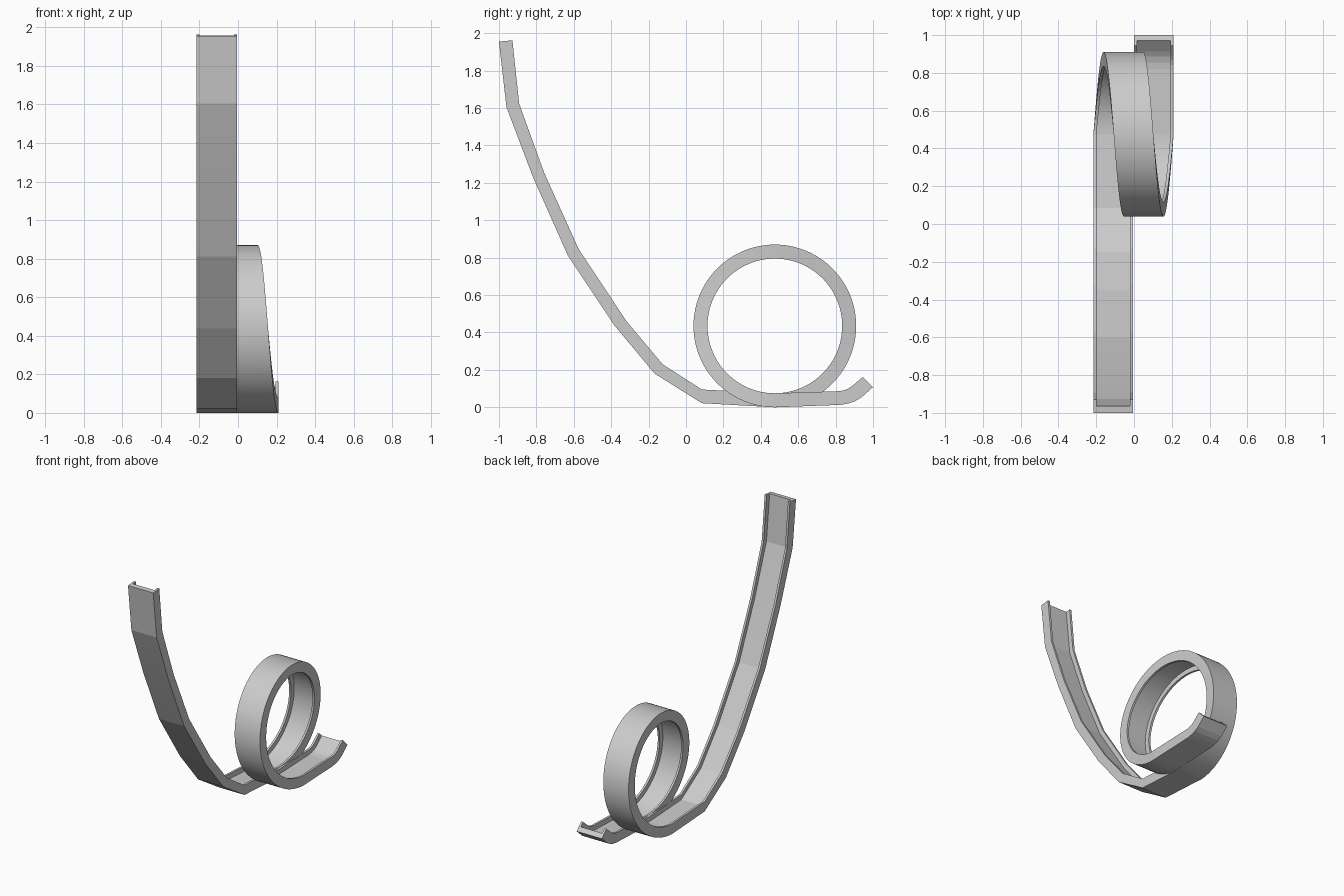
import bpy, bmesh, math

if "Cube" in bpy.data.objects:
    bpy.data.objects.remove(bpy.data.objects["Cube"])

grey = bpy.data.materials.new("light grey plastic")
grey.diffuse_color = (0.6, 0.6, 0.6, 1)
grey.use_nodes = True
grey.node_tree.nodes["Principled BSDF"].inputs["Base Color"].default_value = grey.diffuse_color

HALF, RAIL, FLOOR = 0.105, 0.016, 0.5   # half width, rail width, floor share of the height

# U-shaped channel section: (x offset, 0 = underside .. 1 = rail top)
SECTION = [(-HALF, 0), (HALF, 0), (HALF, 1), (HALF - RAIL, 1),
           (HALF - RAIL, FLOOR), (-HALF + RAIL, FLOOR), (-HALF + RAIL, 1), (-HALF, 1)]


def track(name, stations, cap_start=False, cap_end=False):
    """Sweep the channel through stations of (x, underside (y, z), rail top (y, z))."""
    bm = bmesh.new()
    rings = []
    for x, lo, hi in stations:
        rings.append([bm.verts.new((x + dx, lo[0] + (hi[0] - lo[0]) * t,
                                    lo[1] + (hi[1] - lo[1]) * t)) for dx, t in SECTION])
    n = len(SECTION)
    for a, b in zip(rings, rings[1:]):
        for i in range(n):
            j = (i + 1) % n
            bm.faces.new((a[i], a[j], b[j], b[i]))
    for ring, wanted in ((rings[0], cap_start), (rings[-1], cap_end)):
        if wanted:
            for quad in ((0, 1, 4, 5), (1, 2, 3, 4), (0, 5, 6, 7)):
                bm.faces.new([ring[k] for k in quad])
    bmesh.ops.recalc_face_normals(bm, faces=bm.faces)
    # consistent winding: underside of the first segment must face away from the rails
    bm.faces.ensure_lookup_table()
    lo, hi = stations[0][1], stations[0][2]
    f = bm.faces[0]
    if f.normal.y * (hi[0] - lo[0]) + f.normal.z * (hi[1] - lo[1]) > 0:
        bmesh.ops.reverse_faces(bm, faces=bm.faces)
    mesh = bpy.data.meshes.new(name)
    bm.to_mesh(mesh)
    bm.free()
    mesh.materials.append(grey)
    ob = bpy.data.objects.new(name, mesh)
    bpy.context.collection.objects.link(ob)
    bpy.ops.object.select_all(action='DESELECT')
    ob.select_set(True)
    bpy.context.view_layer.objects.active = ob
    bpy.ops.object.shade_smooth_by_angle(angle=math.radians(6))
    return ob


X0, X1 = -0.11, 0.105        # lane centres before and after the loop
CY, CZ, R_OUT, R_IN = 0.475, 0.435, 0.435, 0.36

# Launch ramp, faceted
ramp_lo = [(-1, 1.955), (-0.96, 1.605), (-0.817, 1.228), (-0.632, 0.812),
           (-0.383, 0.438), (-0.168, 0.18), (0.085, 0.022), (CY, 0)]
ramp_hi = [(-0.928, 1.962), (-0.892, 1.623), (-0.758, 1.253), (-0.574, 0.846),
           (-0.318, 0.46), (-0.125, 0.23), (0.085, 0.095), (CY, 0.075)]
track("launch_ramp", [(X0, a, b) for a, b in zip(ramp_lo, ramp_hi)], cap_start=True)

# Loop, drifting sideways at a steady rate
N = 96
loop = []
for i in range(N + 1):
    t = i / N
    s, c = math.sin(t * math.tau), math.cos(t * math.tau)
    loop.append((X0 + (X1 - X0) * t, (CY + R_OUT * s, CZ - R_OUT * c),
                 (CY + R_IN * s, CZ - R_IN * c)))
track("loop", loop)

# Exit lane with an upturned lip
exit_lo = [(CY, 0), (0.825, 0.013), (0.868, 0.02), (0.905, 0.033), (0.938, 0.053), (1.0, 0.108)]
exit_hi = [(CY, 0.075), (0.815, 0.086), (0.843, 0.09), (0.868, 0.1), (0.89, 0.115), (0.945, 0.162)]
track("exit_lane", [(X1, a, b) for a, b in zip(exit_lo, exit_hi)], cap_end=True)
